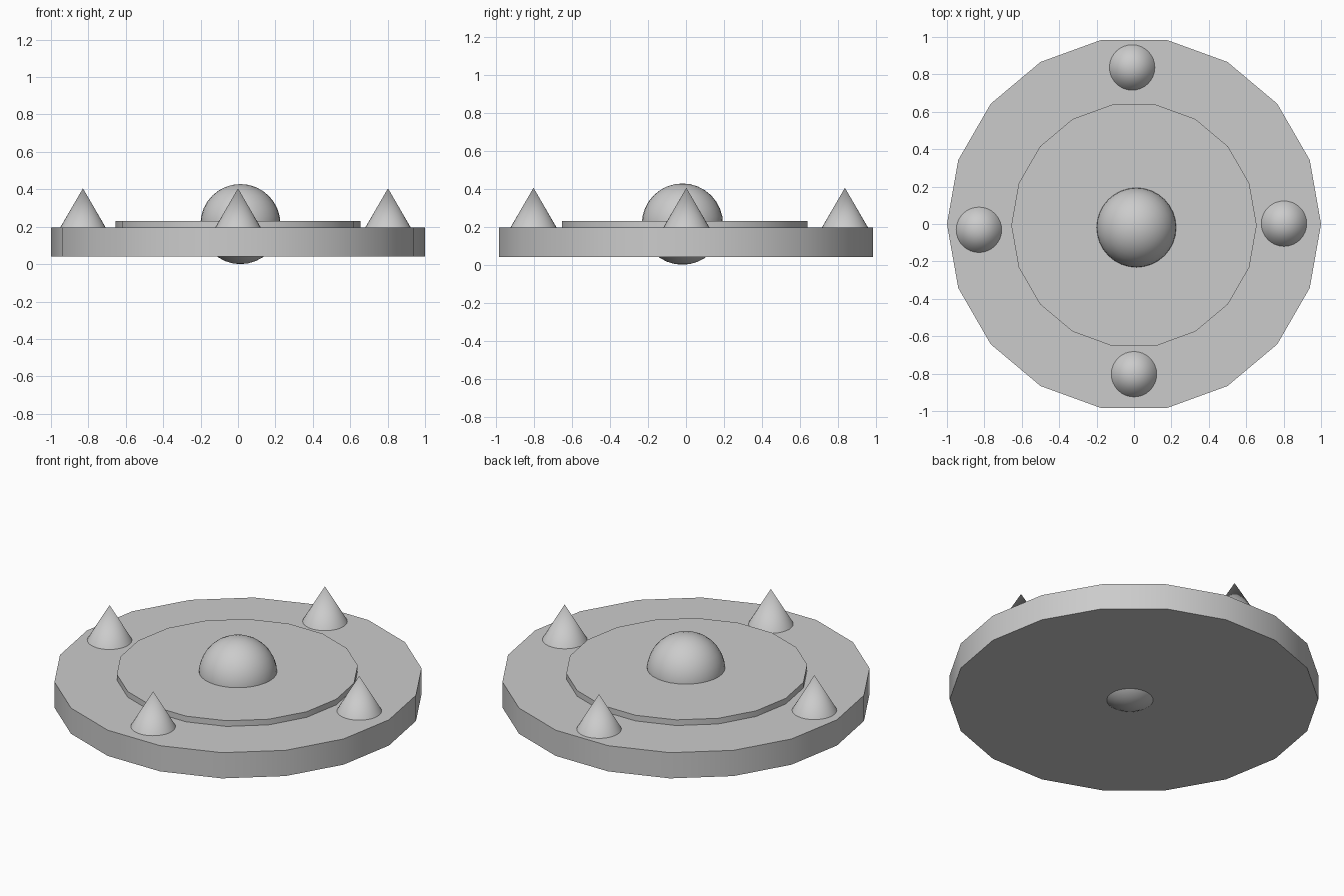
import bpy
import math

if "Cube" in bpy.data.objects:
    bpy.data.objects.remove(bpy.data.objects["Cube"])


def finish(name):
    obj = bpy.context.object
    obj.name = name
    bpy.ops.object.shade_smooth_by_angle(angle=math.radians(30))
    return obj


def disc(name, radius, x, y, z0, z1):
    # 18-sided slab with a corner on the x axis
    bpy.ops.mesh.primitive_cylinder_add(
        vertices=18, radius=radius, depth=z1 - z0,
        location=(x, y, (z0 + z1) / 2), rotation=(0, 0, math.radians(90)))
    return finish(name)


def spike(name, x, y, z0=0.195, z1=0.405):
    bpy.ops.mesh.primitive_cone_add(
        vertices=32, radius1=0.122, radius2=0, depth=z1 - z0,
        location=(x, y, (z0 + z1) / 2))
    return finish(name)


# Base plate and raised inner plate
disc("base_plate", 1.0, 0, 0, 0.042, 0.196)
disc("inner_plate", 0.656, 0, -0.007, 0.18, 0.23)

# Central ball, poking out below the plate
bpy.ops.mesh.primitive_uv_sphere_add(
    segments=32, ring_count=16, radius=0.214, location=(0.013, -0.019, 0.214))
finish("center_ball")

# Four spikes around the rim
for side, (x, y) in {"left": (-0.829, -0.031), "right": (0.802, 0.002),
                     "back": (-0.01, 0.837), "front": (0.0, -0.803)}.items():
    spike(side + "_spike", x, y)
